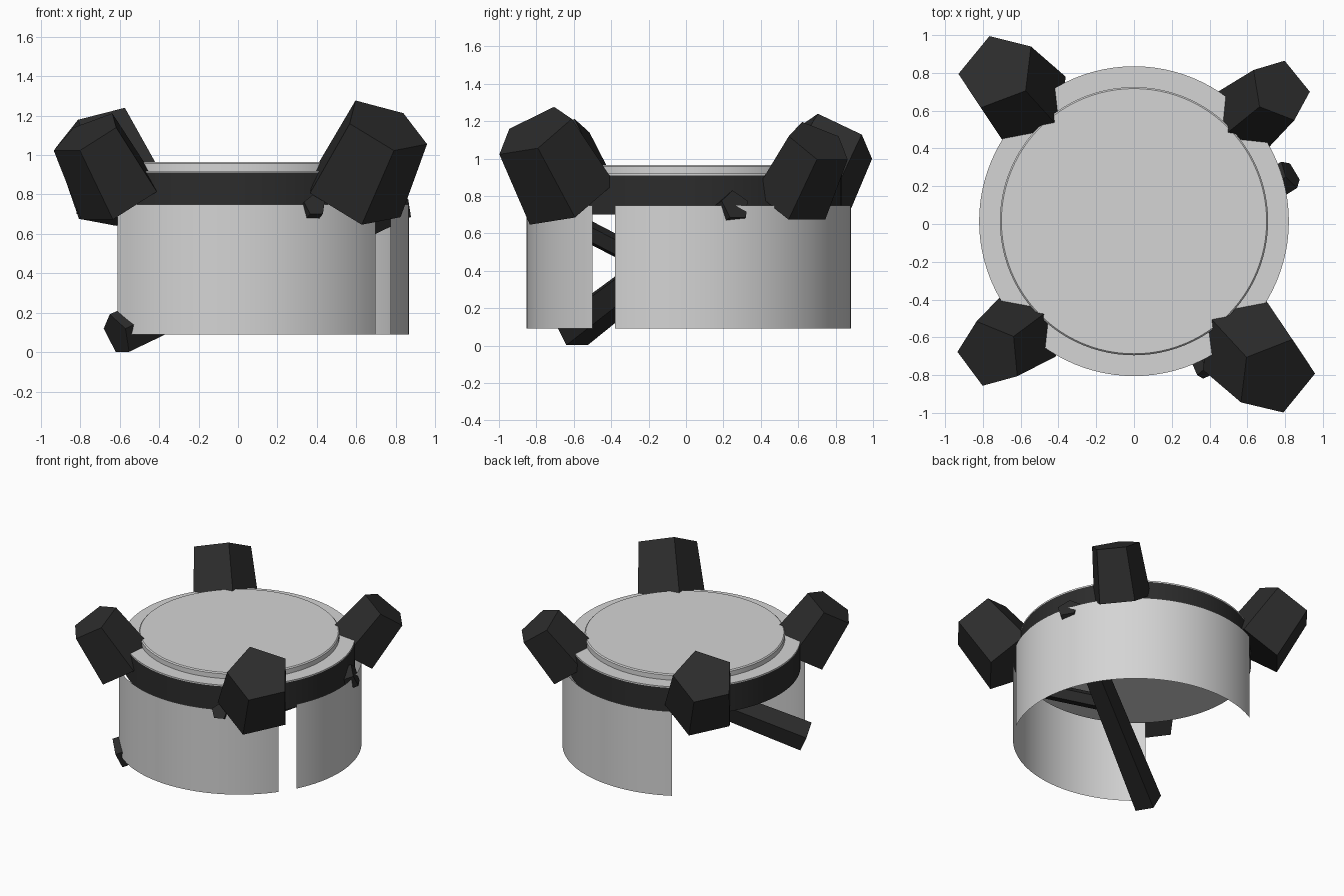
import bpy, bmesh, math
from mathutils import Vector

if "Cube" in bpy.data.objects:
    bpy.data.objects.remove(bpy.data.objects["Cube"])

CY = 0.015  # y of the round body's axis


def material(name, v):
    m = bpy.data.materials.new(name)
    m.diffuse_color = (v, v, v, 1)
    m.use_nodes = True
    m.node_tree.nodes["Principled BSDF"].inputs["Base Color"].default_value = m.diffuse_color
    return m


GREY = material("light grey", 0.66)
BLACK = material("soft black", 0.025)


def finish(name, bm, mats, smooth=False):
    me = bpy.data.meshes.new(name)
    bm.normal_update()
    bm.to_mesh(me)
    bm.free()
    ob = bpy.data.objects.new(name, me)
    bpy.context.collection.objects.link(ob)
    for m in mats:
        me.materials.append(m)
    if smooth:
        bpy.ops.object.select_all(action='DESELECT')
        ob.select_set(True)
        bpy.context.view_layer.objects.active = ob
        bpy.ops.object.shade_smooth_by_angle(angle=math.radians(30))
    return ob


def lathe(name, profile, mat, a0=0, a1=360, steps=96):
    """Sweep an (r, z) profile around the body axis between two angles."""
    bm = bmesh.new()
    rows = []
    for i in range(steps + 1):
        a = math.radians(a0 + (a1 - a0) * i / steps)
        rows.append([bm.verts.new((r * math.cos(a), CY + r * math.sin(a), z))
                     for r, z in profile])
    for p, q in zip(rows, rows[1:]):
        for k in range(len(profile) - 1):
            bm.faces.new((p[k], q[k], q[k + 1], p[k + 1]))
    bmesh.ops.remove_doubles(bm, verts=bm.verts, dist=1e-5)
    return finish(name, bm, [mat], True)


def prism(name, a, b, ra, rb, twist=0, sides=5):
    """Tapered prism from a to b with one corner pointing upwards."""
    a, b = Vector(a), Vector(b)
    d = (b - a).normalized()
    u = (Vector((0, 0, 1)) - d * d.z).normalized()
    v = d.cross(u)
    bm = bmesh.new()
    rings = []
    for c, r in ((a, ra), (b, rb)):
        ring = []
        for i in range(sides):
            t = math.tau * i / sides + math.radians(twist)
            ring.append(bm.verts.new(c + r * (math.cos(t) * u + math.sin(t) * v)))
        rings.append(ring)
    lo, hi = rings
    for i in range(sides):
        j = (i + 1) % sides
        bm.faces.new((lo[i], lo[j], hi[j], hi[i]))
    bm.faces.new(lo[::-1])
    bm.faces.new(hi)
    return finish(name, bm, [BLACK])


# Round body: dark band, pale underside, pale rim and raised lid
lathe("dark_band", [(0.82, 0.70), (0.82, 0.91)], BLACK)
lathe("underside_plate", [(0, 0.70), (0.82, 0.70)], GREY).data.flip_normals()
lathe("top_rim_and_lid", [(0.82, 0.91), (0.82, 0.92), (0.71, 0.92), (0.71, 0.957),
                          (0.702, 0.965), (0, 0.965)], GREY)

# Thin curved skirt panels hanging outside the band
lathe("front_skirt_panel", [(0.867, 0.09), (0.867, 0.75)], GREY, -134.7, -36.4, 40)
lathe("side_skirt_panel", [(0.867, 0.09), (0.867, 0.75)], GREY, -27, 119, 60)

# Four stubby tapered horns leaning outwards
prism("front_right_horn", (0.58, -0.615, 0.79), (0.75, -0.81, 1.145), 0.267, 0.228, 12)
prism("back_left_horn", (-0.57, 0.63, 0.775), (-0.725, 0.81, 1.115), 0.257, 0.222, 12)
prism("front_left_horn", (-0.59, -0.56, 0.775), (-0.765, -0.69, 1.107), 0.23, 0.19)
prism("back_right_horn", (0.59, 0.56, 0.78), (0.775, 0.71, 1.085), 0.215, 0.18)

# Slanted prop and its side branch underneath
prism("slanted_prop", (-0.615, -0.6, 0.087), (0.83, 0.265, 0.75), 0.113, 0.085)
prism("prop_branch", (0.12, -0.16, 0.42), (0.39, -0.785, 0.745), 0.06, 0.06)
